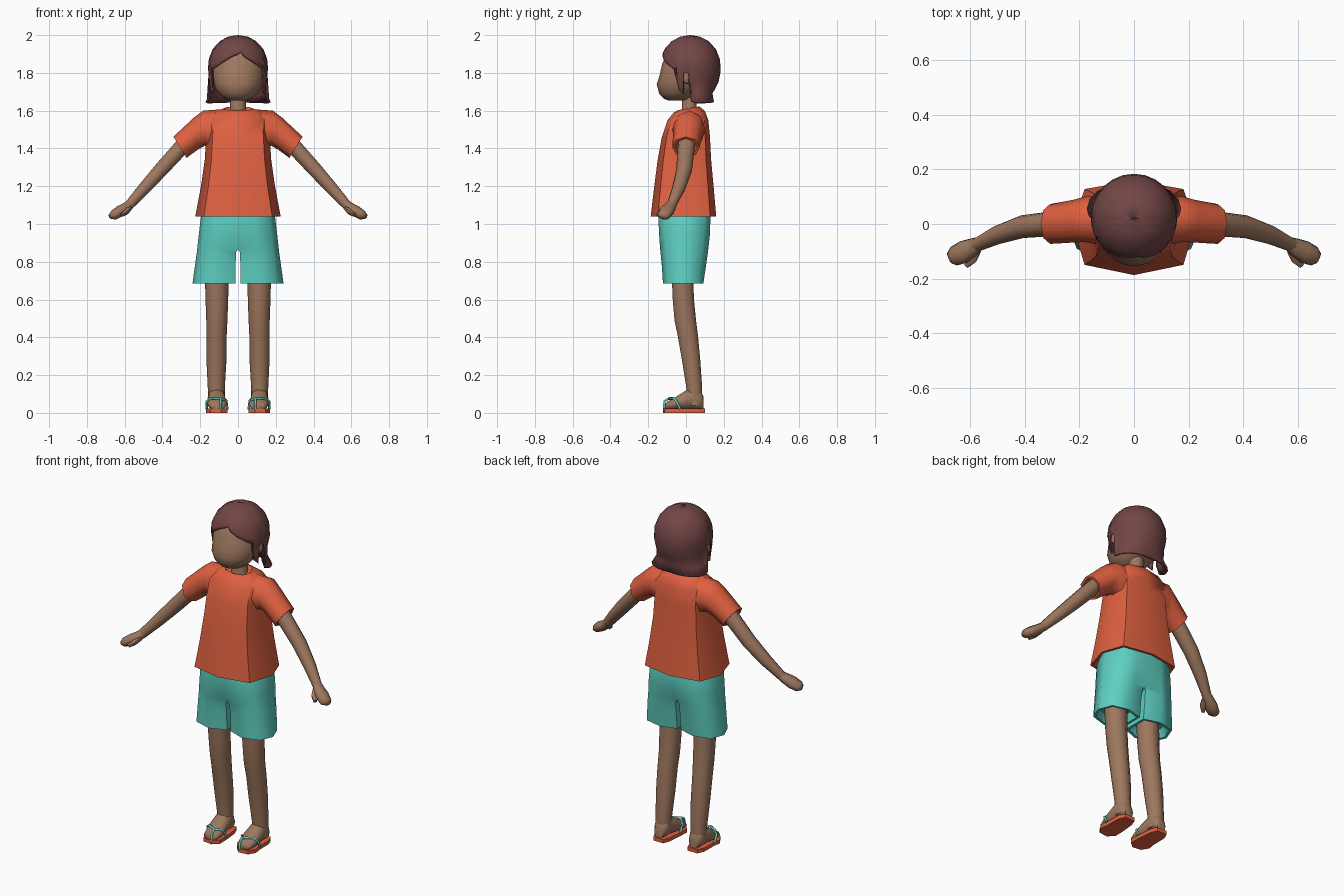
import bpy, bmesh, math
from mathutils import Vector as V


def material(name, rgb):
    m = bpy.data.materials.new(name)
    m.diffuse_color = (*rgb, 1)
    return m


ORANGE = material("orange cloth", (0.74, 0.118, 0.052))
TEAL = material("teal cloth", (0.112, 0.63, 0.54))
SKIN = material("brown skin", (0.34, 0.185, 0.113))
HAIR = material("dark brown hair", (0.17, 0.06, 0.06))


def finish(bm, name, mat, mirror=False, angle=45):
    bmesh.ops.recalc_face_normals(bm, faces=bm.faces)
    me = bpy.data.meshes.new(name)
    bm.to_mesh(me)
    bm.free()
    ob = bpy.data.objects.new(name, me)
    bpy.context.collection.objects.link(ob)
    me.materials.append(mat)
    bpy.ops.object.select_all(action='DESELECT')
    ob.select_set(True)
    bpy.context.view_layer.objects.active = ob
    bpy.ops.object.shade_smooth_by_angle(angle=math.radians(angle))
    if mirror:
        ob.modifiers.new("mirror", 'MIRROR').merge_threshold = 0.0005
    return ob


def loft(name, rings, mat, mirror=False, cap=True, angle=45):
    """Skin a list of equal length point rings."""
    bm = bmesh.new()
    vs = [[bm.verts.new(p) for p in r] for r in rings]
    n = len(vs[0])
    for a, b in zip(vs, vs[1:]):
        for i in range(n):
            j = (i + 1) % n
            bm.faces.new((a[i], a[j], b[j], b[i]))
    if cap:
        bm.faces.new(vs[0])
        bm.faces.new(vs[-1])
    if mirror:  # no wall inside the mirror plane
        inner = [f for f in bm.faces if all(abs(v.co.x) < 1e-4 for v in f.verts)]
        bmesh.ops.delete(bm, geom=inner, context='FACES')
    return finish(bm, name, mat, mirror, angle)


def oval(c, u, v, n=10):
    c, u, v = V(c), V(u), V(v)
    return [c + u * math.cos(2 * math.pi * i / n) + v * math.sin(2 * math.pi * i / n)
            for i in range(n)]


def flat(z, rx, yf, yb, n=16, x=0):
    return oval((x, (yf + yb) / 2, z), (rx, 0, 0), (0, (yb - yf) / 2, 0), n)


def octagon(z, rx, yf, yb, k=0.8, tilt=0):
    pts = [(rx, 0), (k * rx, k * yb), (0, yb), (-k * rx, k * yb),
           (-rx, 0), (-k * rx, k * yf), (0, yf), (k * rx, k * yf)]
    return [(x, y, z + tilt * y) for x, y in pts]


def tube(name, path, mat, n=10):
    """Path entries: centre, half width, half thickness."""
    rings = []
    for i, (c, w, t) in enumerate(path):
        a, b = V(path[max(i - 1, 0)][0]), V(path[min(i + 1, len(path) - 1)][0])
        d = (b - a).normalized()
        side = d.cross(V((0, 1, 0))).normalized()
        rings.append(oval(c, side.cross(d) * w, side * t, n))
    return loft(name, rings, mat, True, angle=60)


# Shirt body, with a hem turned inwards and a scooped collar
loft("shirt_body", [
    octagon(1.09, 0.19, -0.155, 0.13), octagon(1.04, 0.212, -0.174, 0.147),
    octagon(1.04, 0.226, -0.187, 0.16), octagon(1.2, 0.196, -0.168, 0.146),
    octagon(1.34, 0.176, -0.15, 0.133), octagon(1.46, 0.168, -0.128, 0.127),
    octagon(1.55, 0.16, -0.098, 0.118, 0.82), octagon(1.593, 0.13, -0.065, 0.1, 0.8, 0.05),
    octagon(1.61, 0.082, -0.045, 0.07, 0.72, 0.18),
    octagon(1.59, 0.068, -0.036, 0.06, 0.72, 0.18)], ORANGE, angle=60)


# Sleeves: top and bottom point of each cross-section, then its depth range
def sleeve_ring(xt, zt, xb, zb, yf, yb):
    return oval(((xt + xb) / 2, (yf + yb) / 2, (zt + zb) / 2),
                ((xt - xb) / 2, 0, (zt - zb) / 2), (0, (yb - yf) / 2, 0), 8)


loft("sleeve", [sleeve_ring(*s) for s in (
    (0.09, 1.607, 0.12, 1.38, -0.08, 0.105), (0.185, 1.6, 0.175, 1.415, -0.066, 0.1),
    (0.235, 1.562, 0.215, 1.392, -0.068, 0.088), (0.342, 1.462, 0.272, 1.35, -0.073, 0.073),
    (0.333, 1.452, 0.277, 1.36, -0.06, 0.06), (0.29, 1.48, 0.25, 1.4, -0.05, 0.05))],
    ORANGE, True, angle=60)

# Arms, hands and thumbs
tube("arm", [((0.22, 0.01, 1.49), 0.045, 0.045), ((0.31, 0.0, 1.395), 0.045, 0.043),
             ((0.41, -0.01, 1.285), 0.042, 0.04), ((0.5, -0.04, 1.185), 0.035, 0.034),
             ((0.578, -0.078, 1.098), 0.025, 0.026)], SKIN)
tube("hand", [((0.565, -0.07, 1.11), 0.024, 0.024), ((0.59, -0.085, 1.09), 0.034, 0.026),
              ((0.625, -0.103, 1.067), 0.042, 0.03), ((0.66, -0.118, 1.046), 0.036, 0.026),
              ((0.677, -0.125, 1.042), 0.02, 0.014)], SKIN, 8)
tube("thumb", [((0.572, -0.095, 1.085), 0.014, 0.014), ((0.59, -0.128, 1.065), 0.018, 0.016),
               ((0.614, -0.152, 1.048), 0.011, 0.011)], SKIN, 6)


# Shorts: one leg with a straight centre seam above the crotch, mirrored
def shorts_ring(z, x0, x1, yf, yb, k):
    xm, xo = x0 + (x1 - x0) * 0.42, x0 + (x1 - x0) * 0.86
    return [(x0, yf * k, z), (xm, yf, z), (xo, yf * 0.75, z), (x1, (yf + yb) / 2, z),
            (xo, yb * 0.75, z), (xm, yb, z), (x0, yb * k, z), (x0, (yf + yb) / 2, z)]


loft("shorts", [shorts_ring(*s) for s in (
    (0.73, 0.04, 0.2, -0.095, 0.07, 0.7), (0.685, 0.026, 0.226, -0.107, 0.078, 0.7),
    (0.685, 0.012, 0.241, -0.122, 0.092, 0.7), (0.78, 0.013, 0.228, -0.128, 0.106, 0.7),
    (0.85, 0.01, 0.218, -0.135, 0.116, 0.72), (0.868, 0, 0.216, -0.137, 0.118, 0.75),
    (0.94, 0, 0.208, -0.142, 0.126, 0.92), (1.04, 0, 0.196, -0.147, 0.13, 1),
    (1.08, 0, 0.18, -0.14, 0.12, 1))], TEAL, True, angle=60)

# Legs and feet
loft("leg", [flat(z, rx, yf, yb, 10, x) for z, x, rx, yf, yb in (
    (0.04, 0.114, 0.045, 0.0, 0.088), (0.13, 0.115, 0.045, 0.0, 0.088),
    (0.28, 0.114, 0.053, -0.024, 0.078), (0.41, 0.114, 0.054, -0.047, 0.066),
    (0.49, 0.112, 0.056, -0.064, 0.056), (0.6, 0.112, 0.06, -0.073, 0.045),
    (0.76, 0.112, 0.064, -0.08, 0.04))], SKIN, True, angle=60)
loft("foot", [oval((x, y, (0.015 + zt) / 2), (w, 0, 0), (0, 0, (zt - 0.015) / 2), 10)
              for y, x, w, zt in (
    (-0.112, 0.106, 0.03, 0.045), (-0.1, 0.108, 0.045, 0.06), (-0.06, 0.11, 0.054, 0.082),
    (-0.015, 0.112, 0.051, 0.112), (0.03, 0.114, 0.047, 0.14), (0.07, 0.114, 0.043, 0.13),
    (0.092, 0.114, 0.03, 0.09))], SKIN, True, angle=60)

# Sandal soles and thong straps
outline = [(0.08, 0.1), (0.145, 0.1), (0.162, 0.06), (0.163, -0.03), (0.17, -0.075),
           (0.145, -0.115), (0.09, -0.122), (0.055, -0.09), (0.057, -0.02), (0.065, 0.06)]
loft("sandal_sole", [[(x, y, z) for x, y in outline] for z in (0.0, 0.022)], ORANGE, True)


def strap(name, points):
    cu = bpy.data.curves.new(name, 'CURVE')
    cu.dimensions, cu.bevel_depth, cu.bevel_resolution = '3D', 0.0065, 1
    cu.use_fill_caps = True
    sp = cu.splines.new('POLY')
    sp.points.add(len(points) - 1)
    for p, co in zip(sp.points, points):
        p.co = (*co, 1)
    cu.materials.append(TEAL)
    ob = bpy.data.objects.new(name, cu)
    bpy.context.collection.objects.link(ob)
    ob.modifiers.new("mirror", 'MIRROR')


strap("sandal_strap", [(0.056, -0.03, 0.02), (0.062, -0.052, 0.066), (0.092, -0.092, 0.076),
                       (0.14, -0.066, 0.078), (0.166, -0.05, 0.06), (0.166, -0.03, 0.02)])
strap("sandal_toe_post", [(0.092, -0.092, 0.076), (0.092, -0.114, 0.062), (0.092, -0.117, 0.02)])

# Neck and head
loft("neck", [flat(1.55, 0.06, -0.04, 0.07, 10), flat(1.61, 0.042, -0.024, 0.058, 10),
              flat(1.72, 0.042, -0.024, 0.058, 10)], SKIN)
loft("head", [flat(*s) for s in (
    (1.654, 0.04, -0.095, 0.0), (1.662, 0.068, -0.115, 0.02), (1.69, 0.103, -0.142, 0.06),
    (1.74, 0.132, -0.155, 0.125), (1.785, 0.139, -0.14, 0.14), (1.85, 0.14, -0.126, 0.15),
    (1.91, 0.112, -0.095, 0.13), (1.96, 0.06, -0.04, 0.07))], SKIN, angle=60)

# Ears
bm = bmesh.new()
bmesh.ops.create_uvsphere(bm, u_segments=8, v_segments=6, radius=1)
for v in bm.verts:
    v.co = V((0.142 + v.co.x * 0.014, 0.004 + v.co.y * 0.02, 1.775 + v.co.z * 0.034))
finish(bm, "ear", SKIN, True, 60)

# Hair: shell of columns, each ending at its own height
PROFILE = [(2.0, 0, 0), (1.992, 0.052, 0.052), (1.968, 0.097, 0.098), (1.925, 0.135, 0.137),
           (1.87, 0.156, 0.158), (1.81, 0.159, 0.162), (1.75, 0.147, 0.15),
           (1.69, 0.148, 0.118), (1.645, 0.168, 0.123)]
SIDE = [(14, 1.888), (30, 1.862), (46, 1.838), (62, 1.822), (64, 1.71), (71, 1.69),
        (77, 1.805), (89, 1.795), (93, 1.655), (105, 1.645), (120, 1.645), (135, 1.645),
        (150, 1.645), (165, 1.645)]
COLUMNS = [(7, 1.912)] + SIDE + [(180, 1.645)] + [(-a, z) for a, z in reversed(SIDE)] + [(-2, 1.9)]


def hair_radius(z):
    for (za, xa, ya), (zb, xb, yb) in zip(PROFILE, PROFILE[1:]):
        if z >= zb - 1e-6:
            t = (za - z) / (za - zb)
            return xa + (xb - xa) * t, ya + (yb - ya) * t
    return PROFILE[-1][1:]


rings = []
for zr in [p[0] for p in PROFILE[1:]]:
    f = (2.0 - zr) / 0.355
    ring = []
    for a, low in COLUMNS:
        z = 2.0 - (2.0 - low) * f
        rx, ry = hair_radius(z)
        s, c = math.sin(math.radians(a)), math.cos(math.radians(a))
        square = 1 + 0.14 * abs(2 * s * c) * max(0, (1.74 - z) / 0.1)
        ring.append((rx * s * square, 0.022 - ry * c * square, z))
    rings.append(ring)
rings.insert(0, [(x * 0.02, 0.022 + (y - 0.022) * 0.02, 2.0) for x, y, z in rings[0]])
hair = loft("hair", rings, HAIR, cap=False, angle=60)
shell = hair.modifiers.new("thickness", 'SOLIDIFY')
shell.thickness = 0.013
shell.offset = -1
